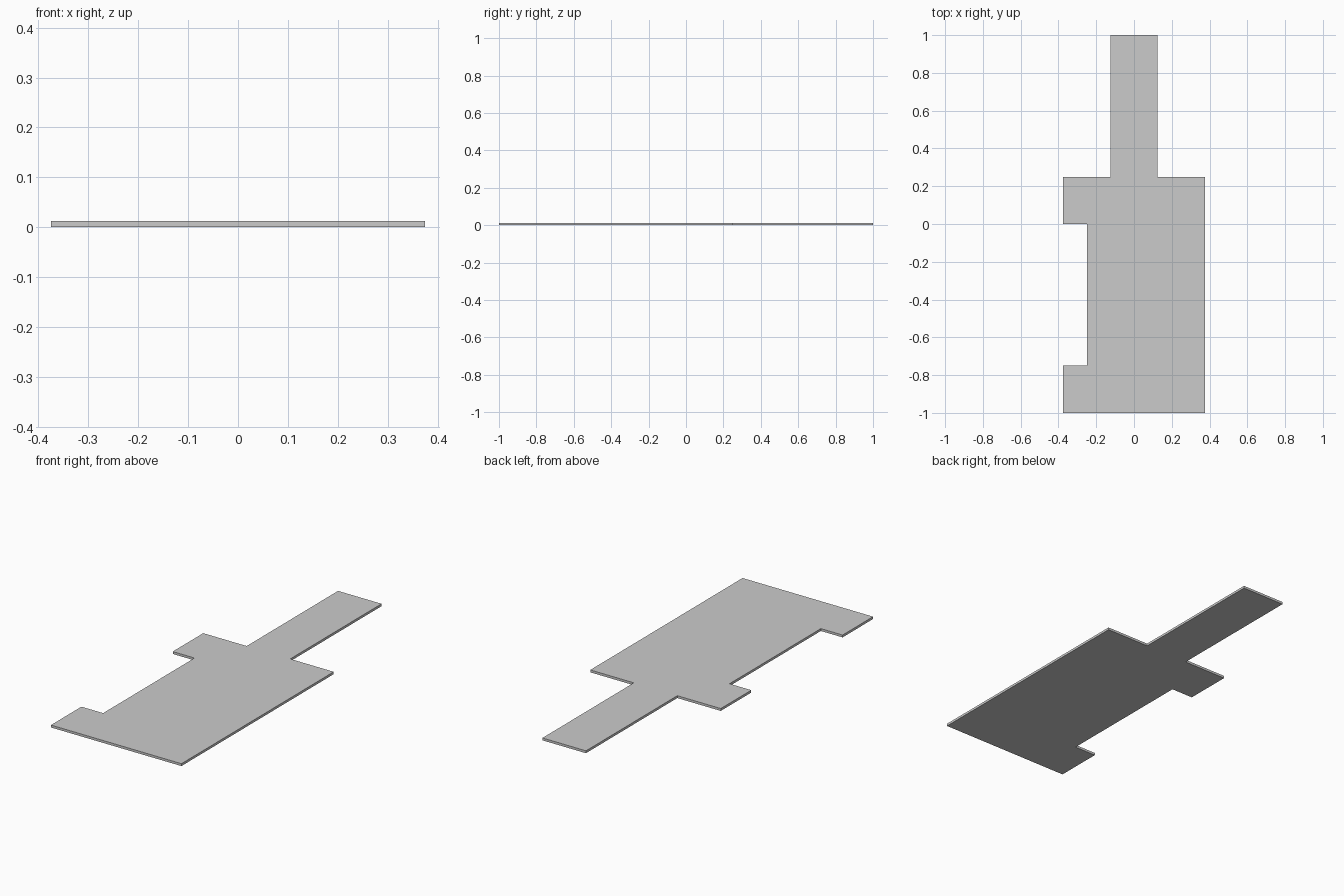
import bpy
import bmesh

if "Cube" in bpy.data.objects:
    bpy.data.objects.remove(bpy.data.objects["Cube"])

THICKNESS = 0.0125

# Plate outline: wide body with a notch on the left and a narrow tongue at the back
outline = [
    (-0.375, -1.0), (0.375, -1.0), (0.375, 0.25), (0.125, 0.25),
    (0.125, 1.0), (-0.125, 1.0), (-0.125, 0.25), (-0.375, 0.25),
    (-0.375, 0.0), (-0.25, 0.0), (-0.25, -0.75), (-0.375, -0.75),
]

# Extrude the outline into a thin flat plate
bm = bmesh.new()
base = bm.faces.new([bm.verts.new((x, y, 0)) for x, y in outline])
extruded = bmesh.ops.extrude_face_region(bm, geom=[base], use_keep_orig=True)
top_verts = [g for g in extruded["geom"] if isinstance(g, bmesh.types.BMVert)]
bmesh.ops.translate(bm, verts=top_verts, vec=(0, 0, THICKNESS))
bmesh.ops.recalc_face_normals(bm, faces=bm.faces)

mesh = bpy.data.meshes.new("notched_plate")
bm.to_mesh(mesh)
bm.free()
plate = bpy.data.objects.new("notched_plate", mesh)
bpy.context.collection.objects.link(plate)
